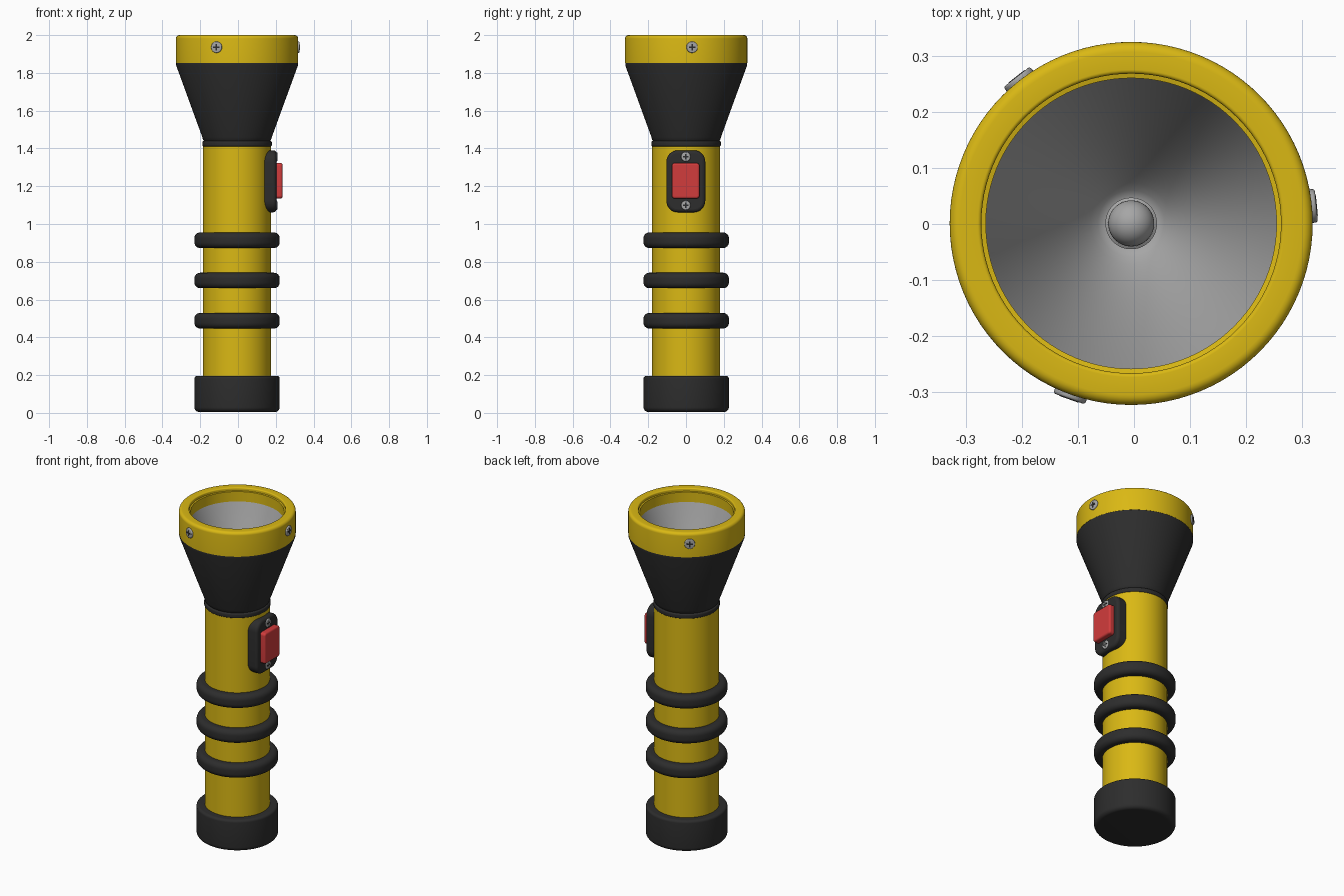
import bpy, bmesh, math
from mathutils import Matrix, Vector

if "Cube" in bpy.data.objects:
    bpy.data.objects.remove(bpy.data.objects["Cube"], do_unlink=True)

CENTRE = Vector((-0.005, 0.001, 0))


def material(name, rgb):
    m = bpy.data.materials.new(name)
    m.use_nodes = True
    m.diffuse_color = (*rgb, 1)
    bsdf = m.node_tree.nodes["Principled BSDF"]
    bsdf.inputs["Base Color"].default_value = (*rgb, 1)
    bsdf.inputs["Roughness"].default_value = 0.5
    return m


YELLOW = material("yellow plastic", (0.70, 0.48, 0.007))
BLACK = material("black rubber", (0.026, 0.026, 0.026))
RED = material("red button", (0.64, 0.045, 0.045))
SILVER = material("silver metal", (0.38, 0.38, 0.38))


def finish(name, bm, mat, matrix=None, bevel=0, angle=35):
    """Turn a bmesh into a smooth-shaded object, with an optional rounded edge."""
    bmesh.ops.remove_doubles(bm, verts=bm.verts, dist=0.00001)
    bmesh.ops.recalc_face_normals(bm, faces=bm.faces)
    mesh = bpy.data.meshes.new(name)
    bm.to_mesh(mesh)
    bm.free()
    mesh.materials.append(mat)
    ob = bpy.data.objects.new(name, mesh)
    bpy.context.collection.objects.link(ob)
    ob.matrix_world = matrix or Matrix.Translation(CENTRE)
    if bevel:
        mod = ob.modifiers.new("rounded edges", "BEVEL")
        mod.width, mod.segments = bevel, 4
        mod.limit_method, mod.angle_limit = "ANGLE", math.radians(50)
    bpy.ops.object.select_all(action="DESELECT")
    ob.select_set(True)
    bpy.context.view_layer.objects.active = ob
    bpy.ops.object.shade_smooth_by_angle(angle=math.radians(angle))
    return ob


def lathe(name, profile, mat, matrix=None, steps=96, flip=False):
    """Spin (radius, height) points around z."""
    bm = bmesh.new()
    verts = [bm.verts.new((r, 0, z)) for r, z in profile]
    edges = [bm.edges.new(pair) for pair in zip(verts, verts[1:])]
    bmesh.ops.spin(bm, geom=verts + edges, cent=(0, 0, 0), axis=(0, 0, 1),
                   angle=math.tau, steps=steps, use_merge=True)
    ob = finish(name, bm, mat, matrix)
    if flip:
        ob.data.flip_normals()
    return ob


def arc(r, z, radius, start, end, n=6):
    """Points on a rounded corner centred at (r, z), angles in degrees."""
    angles = [math.radians(start + (end - start) * i / n) for i in range(n + 1)]
    return [(r + radius * math.cos(a), z + radius * math.sin(a)) for a in angles]


def rounded_block(name, width, height, corner, depth, bevel, mat, matrix):
    """Rounded rectangle in local xy, extruded along local z."""
    w, h = width / 2 - corner, height / 2 - corner
    outline = []
    for i, (sx, sy) in enumerate([(1, 1), (-1, 1), (-1, -1), (1, -1)]):
        outline += arc(sx * w, sy * h, corner, 90 * i, 90 * i + 90, 8)
    bm = bmesh.new()
    face = bm.faces.new([bm.verts.new((x, y, 0)) for x, y in outline])
    top = bmesh.ops.extrude_face_region(bm, geom=[face])["geom"]
    bmesh.ops.translate(bm, vec=(0, 0, depth),
                        verts=[v for v in top if isinstance(v, bmesh.types.BMVert)])
    return finish(name, bm, mat, matrix, bevel)


def outward(angle, distance, z, y=0):
    """Frame with local z pointing away from the axis and local y pointing up."""
    turn = Matrix.Rotation(math.radians(angle), 4, "Z")
    local = Matrix(((0, 0, 1, distance), (1, 0, 0, y), (0, 1, 0, z), (0, 0, 0, 1)))
    return Matrix.Translation(CENTRE) @ turn @ local


def screw(name, matrix, radius):
    """Domed-edge screw head with a cross on top."""
    profile = [(radius, -0.02)] + arc(radius - 0.005, 0.005, 0.005, 0, 90) + [(0, 0.01)]
    lathe(name, profile, SILVER, matrix, 32)
    bm = bmesh.new()
    long, short = radius * 1.2, radius * 0.3
    for sx, sy in [(long, short), (short, long)]:
        bmesh.ops.create_cube(bm, size=1, matrix=Matrix.Translation((0, 0, 0.0095))
                              @ Matrix.Diagonal((sx, sy, 0.003, 1)))
    finish(name + "_cross", bm, BLACK, matrix)


# Barrel and end cap
lathe("barrel", [(0.18, 0.15), (0.18, 1.43)], YELLOW)
lathe("end_cap", [(0, 0.005)] + arc(0.201, 0.03, 0.025, -90, 0)
      + arc(0.211, 0.181, 0.015, 0, 90) + [(0.17, 0.196)], BLACK)

# Grip rings
for i, z in enumerate([0.488, 0.701, 0.914]):
    lathe(f"grip_ring_{i + 1}", [(0.17, z - 0.041)] + arc(0.196, z - 0.011, 0.03, -90, 0)
          + arc(0.196, z + 0.011, 0.03, 0, 90) + [(0.17, z + 0.041)], BLACK)

# Neck collar and flared head
lathe("neck_collar", [(0.17, 1.41)] + arc(0.175, 1.419, 0.009, -90, 0)
      + arc(0.175, 1.431, 0.009, 0, 90) + [(0.17, 1.44)], BLACK)
lathe("head_cone", [(0.17, 1.435), (0.18, 1.445), (0.184, 1.46),
                    (0.3225, 1.84), (0.3225, 1.853), (0.3, 1.853)], BLACK)

# Bezel with a stepped inner lip
lathe("bezel", [(0.3, 1.853), (0.3235, 1.853)] + arc(0.3055, 1.982, 0.018, 0, 90)
      + arc(0.274, 1.993, 0.007, 90, 180) + [(0.267, 1.982), (0.259, 1.98), (0.259, 1.90)],
      YELLOW)

# Reflector bowl, bulb socket and bulb
bowl = [(0.046 + 0.213 * t, 1.53 + 0.39 * t ** 1.35) for t in [i / 16 for i in range(17)]]
lathe("reflector", [(0, 1.53)] + bowl, SILVER, flip=True)
lathe("bulb_socket", [(0.046, 1.52), (0.046, 1.545), (0.041, 1.548), (0.041, 1.53)], SILVER)
lathe("bulb", [(0.041, 1.53)] + arc(0, 1.56, 0.041, 0, 90, 10), SILVER, steps=48)

# Bezel screws
for i, angle in enumerate([5.5, 128, 250.5]):
    screw(f"bezel_screw_{i + 1}", outward(angle, 0.3215, 1.936), 0.03)

# Switch: plate, button and screws on the left side
rounded_block("switch_plate", 0.206, 0.328, 0.06, 0.09, 0.016, BLACK,
              outward(0, 0.118, 1.226, -0.002))
rounded_block("switch_button", 0.146, 0.188, 0.016, 0.07, 0.01, RED,
              outward(0, 0.17, 1.229, -0.003))
for name, z in [("upper", 1.356), ("lower", 1.099)]:
    screw(f"switch_screw_{name}", outward(0, 0.203, z, -0.002), 0.025)
